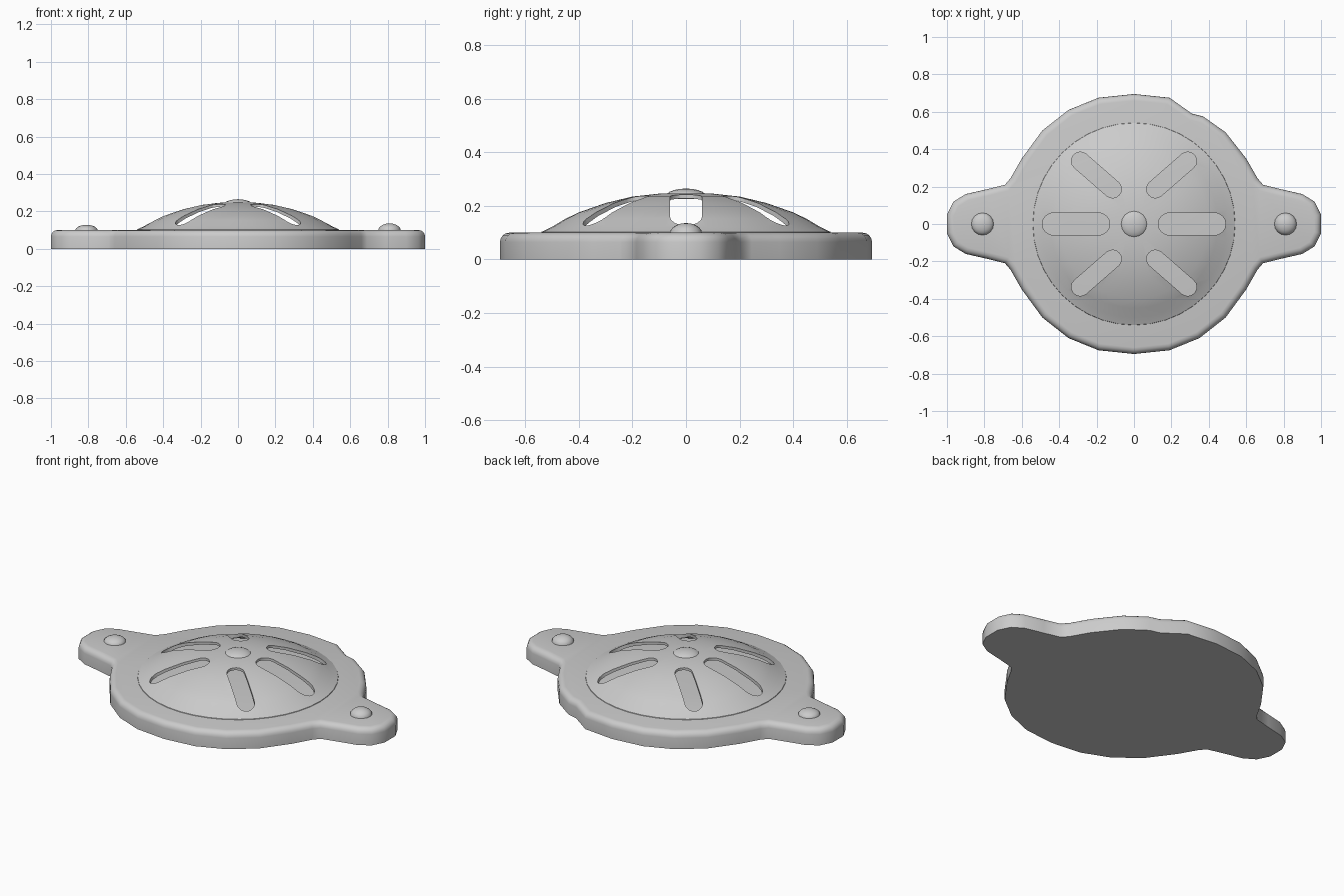
import bpy, bmesh, math
from mathutils import Vector

cube = bpy.data.objects.get("Cube")
if cube:
    bpy.data.objects.remove(cube, do_unlink=True)

# Single painted metal colour
GREY = (0.6, 0.6, 0.6, 1.0)
metal = bpy.data.materials.new("grey metal")
metal.use_nodes = True
metal.diffuse_color = GREY
metal.node_tree.nodes["Principled BSDF"].inputs["Base Color"].default_value = GREY


def make_object(name, bm):
    bmesh.ops.recalc_face_normals(bm, faces=bm.faces[:])
    mesh = bpy.data.meshes.new(name)
    bm.to_mesh(mesh)
    bm.free()
    obj = bpy.data.objects.new(name, mesh)
    bpy.context.collection.objects.link(obj)
    mesh.materials.append(metal)
    return obj


def smooth(obj, angle=40):
    bpy.ops.object.select_all(action='DESELECT')
    obj.select_set(True)
    bpy.context.view_layer.objects.active = obj
    bpy.ops.object.shade_smooth_by_angle(angle=math.radians(angle))


def prism(bm, outline, bottom, top):
    """Extrude a flat outline; returns the top face."""
    face = bm.faces.new([bm.verts.new((x, y, bottom)) for x, y in outline])
    new = bmesh.ops.extrude_face_region(bm, geom=[face], use_keep_orig=True)["geom"]
    verts = [g for g in new if isinstance(g, bmesh.types.BMVert)]
    bmesh.ops.translate(bm, verts=verts, vec=(0, 0, top - bottom))
    return next(g for g in new if isinstance(g, bmesh.types.BMFace))


def lathe(name, profile, steps, location=(0, 0, 0)):
    bm = bmesh.new()
    verts = [bm.verts.new((r, 0, z)) for r, z in profile]
    edges = [bm.edges.new(pair) for pair in zip(verts, verts[1:])]
    bmesh.ops.spin(bm, geom=verts + edges, cent=(0, 0, 0), axis=(0, 0, 1),
                   angle=math.tau, steps=steps)
    bmesh.ops.remove_doubles(bm, verts=bm.verts[:], dist=0.0005)
    bmesh.ops.translate(bm, verts=bm.verts[:], vec=location)
    return make_object(name, bm)


# Base plate: round flange with two mounting ears and one small rim notch
ear = [(1.0, 0.05), (0.965, 0.12), (0.9, 0.16), (0.79, 0.185), (0.69, 0.21)]
rim = [(0.66, 0.245), (0.6, 0.35), (0.49, 0.5), (0.35, 0.61), (0.19, 0.675)]
notched = [(0.66, 0.245), (0.6, 0.35), (0.49, 0.49), (0.37, 0.575),
           (0.31, 0.59), (0.19, 0.675)]
quarter = ear + rim
outline = ear + notched + [(0, 0.695)]
outline += [(-x, y) for x, y in reversed(quarter)]
outline += [(-x, -y) for x, y in quarter] + [(0, -0.695)]
outline += [(x, -y) for x, y in reversed(quarter)]
bm = bmesh.new()
top = prism(bm, outline, 0.0, 0.1)
bmesh.ops.bevel(bm, geom=list(top.edges), offset=0.035, segments=4,
                profile=0.5, affect='EDGES', clamp_overlap=True)
smooth(make_object("base_plate", bm), 50)

# Hollow domed cover
outer = [(0.545, 0.09), (0.54, 0.103), (0.5, 0.122), (0.45, 0.152), (0.4, 0.176),
         (0.3, 0.211), (0.2, 0.235), (0.1, 0.246), (0, 0.249)]
inner = [(r * 0.97, z - 0.014) for r, z in reversed(outer)]
dome = lathe("slotted_dome", outer + inner + outer[:1], 40)

# Slot cutters: two wide side slots and four slanted slots
slots = [((s * 0.19, 0), (s * 0.43, 0), 0.06) for s in (-1, 1)]
slots += [((sx * 0.115, sy * 0.187), (sx * 0.287, sy * 0.337), 0.048)
          for sx in (-1, 1) for sy in (-1, 1)]
bm = bmesh.new()
for start, end, radius in slots:
    a, b = Vector(start), Vector(end)
    heading = math.atan2(b.y - a.y, b.x - a.x)
    shape = []
    for centre, base in ((b, heading - math.pi / 2), (a, heading + math.pi / 2)):
        for i in range(9):
            t = base + math.pi * i / 8
            shape.append((centre.x + radius * math.cos(t), centre.y + radius * math.sin(t)))
    prism(bm, shape, 0.05, 0.35)
cutter = make_object("slot_cutter", bm)
cutter.hide_render = True
cut = dome.modifiers.new("slots", 'BOOLEAN')
cut.operation = 'DIFFERENCE'
cut.solver = 'EXACT'
cut.object = cutter
bpy.context.view_layer.objects.active = dome
bpy.ops.object.modifier_apply(modifier=cut.name)
bpy.data.objects.remove(cutter, do_unlink=True)
smooth(dome)


# Rounded studs: one crowning the dome and one on each ear
def stud(name, x, radius, base, height):
    arc = [(radius * math.cos(t), height * math.sin(t))
           for t in (math.pi / 2 * i / 5 for i in range(6))]
    smooth(lathe(name, [(radius, -0.01)] + arc, 16, (x, 0, base)), 60)


stud("centre_stud", 0, 0.076, 0.235, 0.03)
stud("left_ear_stud", 0.81, 0.06, 0.098, 0.038)
stud("right_ear_stud", -0.81, 0.06, 0.098, 0.03)
